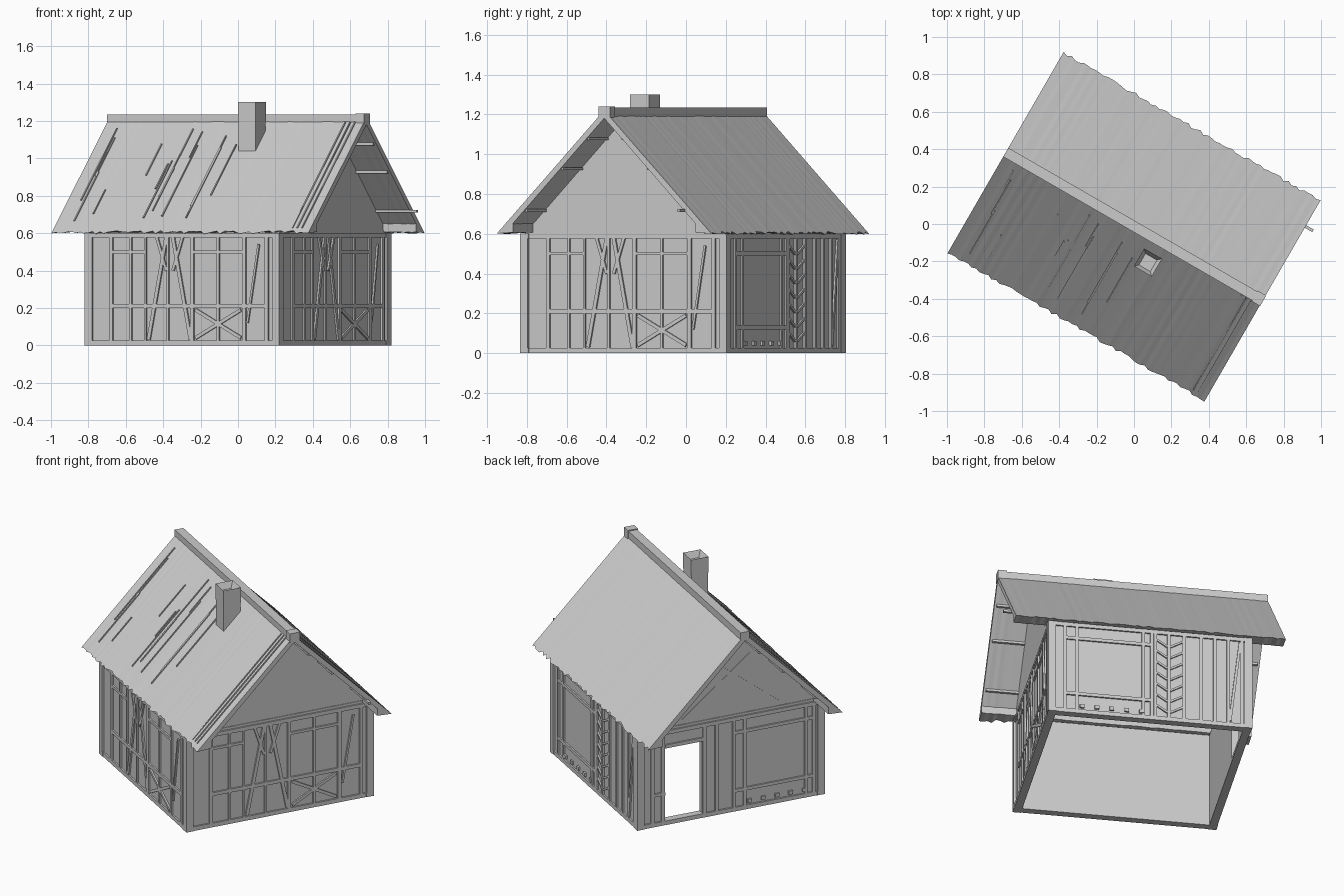
import bpy, bmesh, math, random
from mathutils import Matrix, Vector

random.seed(4)
if "Cube" in bpy.data.objects:
    bpy.data.objects.remove(bpy.data.objects["Cube"], do_unlink=True)

TURN = Matrix.Rotation(math.radians(-30), 4, 'Z')
HOUSE = Matrix.Translation((0, -0.015, 0)) @ TURN
HALF, EAVE = 0.6, 0.6

grey = bpy.data.materials.new("plain_grey")
grey.use_nodes = True
grey.diffuse_color = (0.6, 0.6, 0.6, 1)
bsdf = grey.node_tree.nodes["Principled BSDF"]
bsdf.inputs["Base Color"].default_value = (0.6, 0.6, 0.6, 1)
bsdf.inputs["Roughness"].default_value = 0.8


def finish(name, bm, matrix):
    """Turn a bmesh into a coloured object placed by a matrix."""
    bmesh.ops.recalc_face_normals(bm, faces=bm.faces)
    mesh = bpy.data.meshes.new(name)
    bm.to_mesh(mesh)
    bm.free()
    mesh.transform(matrix)
    mesh.materials.append(grey)
    obj = bpy.data.objects.new(name, mesh)
    bpy.context.collection.objects.link(obj)
    return obj


def box(bm, lo, hi):
    lo, hi = Vector(lo), Vector(hi)
    m = Matrix.Translation((lo + hi) / 2) @ Matrix.Diagonal((*(hi - lo), 1))
    bmesh.ops.create_cube(bm, size=1, matrix=m)


def bar(bm, p, q, width=0.022, front=HALF - 0.003, back=HALF - 0.03):
    """Timber between two (along, height) points on a wall facing -y."""
    dx, dz = q[0] - p[0], q[1] - p[1]
    m = (Matrix.Translation(((p[0] + q[0]) / 2, -(front + back) / 2, (p[1] + q[1]) / 2))
         @ Matrix.Rotation(-math.atan2(dz, dx), 4, 'Y')
         @ Matrix.Diagonal((math.hypot(dx, dz), front - back, width, 1)))
    bmesh.ops.create_cube(bm, size=1, matrix=m)


def side(quarter):
    return HOUSE @ Matrix.Rotation(quarter * math.pi / 2, 4, 'Z')


def slab(bm, x0, x1, z0, z1):
    box(bm, (x0, -HALF + 0.013, z0), (x1, -HALF + 0.05, z1))


def frame(bm):
    """Sill and top plate shared by all walls."""
    bar(bm, (-HALF, 0.013), (HALF, 0.013), 0.026, back=HALF - 0.05)
    bar(bm, (-HALF, 0.588), (HALF, 0.588), 0.024, back=HALF - 0.05)


def post(bm, x, z0=0.02, z1=0.59, width=0.022):
    bar(bm, (x, z0), (x, z1), width)


def braced_wall():
    """Wall with man-shaped braces and a crossed lower bay."""
    bm = bmesh.new()
    slab(bm, -0.58, 0.58, 0, EAVE)
    frame(bm)
    for x in (-0.44, 0.06, 0.38, 0.52):
        post(bm, x)
    for x in (-0.32, -0.23, -0.09, 0.22):
        post(bm, x, width=0.014)
    bar(bm, (-0.45, 0.21), (0.52, 0.21))
    bar(bm, (-0.43, 0.5), (-0.23, 0.5), 0.016)
    bar(bm, (0.06, 0.5), (0.38, 0.5), 0.016)
    for s in (-1, 1):
        bar(bm, (-0.08 + s * 0.02, 0.58), (-0.08 + s * 0.13, 0.03), 0.02)
        bar(bm, (-0.08 + s * 0.02, 0.4), (-0.08 + s * 0.08, 0.58), 0.016)
        bar(bm, (0.22 - s * 0.14, 0.19), (0.22 + s * 0.14, 0.04), 0.018)
    bar(bm, (0.47, 0.54), (0.4, 0.12), 0.012)
    return bm


def big_panel(bm, x0, x1):
    """Framed panel with a row of pegs along its foot."""
    for x in (x0, x0 + 0.07, x1 - 0.05, x1):
        post(bm, x, width=0.018)
    for z in (0.13, 0.5):
        bar(bm, (x0, z), (x1, z), 0.02)
    for i in range(5):
        x = x0 + 0.1 + i * (x1 - x0 - 0.16) / 4
        bar(bm, (x - 0.013, 0.05), (x + 0.013, 0.05), 0.022, front=HALF - 0.001)


# Two matching braced walls
finish("front_wall", braced_wall(), side(0))
finish("right_end_wall", braced_wall(), side(1))

# Back wall: panel, herringbone boards, plain posts
bm = bmesh.new()
slab(bm, -0.58, 0.58, 0, EAVE)
frame(bm)
big_panel(bm, -0.5, 0.01)
for x in (0.03, 0.11, 0.2, 0.3, 0.38, 0.46, 0.54):
    post(bm, x, width=0.018)
for i in range(7):
    z = 0.06 + i * 0.073
    bar(bm, (0.04, z + 0.04), (0.1, z), 0.012)
    bar(bm, (0.12, z), (0.19, z + 0.04), 0.012)
bar(bm, (0.47, 0.04), (0.53, 0.57), 0.016)
finish("back_wall", bm, side(2))

# Left end wall with an open doorway
bm = bmesh.new()
door_l, door_r, door_top = -0.42, -0.18, 0.49
slab(bm, -0.58, door_l, 0, EAVE)
slab(bm, door_r, 0.58, 0, EAVE)
slab(bm, door_l, door_r, door_top, EAVE)
frame(bm)
for x in (-0.5, door_l - 0.012, door_r + 0.012, -0.09):
    post(bm, x)
bar(bm, (door_l, door_top + 0.01), (door_r, door_top + 0.01))
bar(bm, (-0.5, 0.2), (door_l, 0.2), 0.018)
big_panel(bm, 0.02, 0.53)
finish("doorway_wall", bm, side(3))

# Corner posts
bm = bmesh.new()
for sx in (-1, 1):
    for sy in (-1, 1):
        a, b = HALF - 0.045, HALF
        box(bm, (min(sx * a, sx * b), min(sy * a, sy * b), 0),
            (max(sx * a, sx * b), max(sy * a, sy * b), EAVE))
finish("corner_posts", bm, HOUSE)

# Gable triangles, the doorway end with crossed timbers
for name, quarter in (("right_gable", 1), ("left_gable", 3)):
    bm = bmesh.new()
    tri = [bm.verts.new((x, -HALF + 0.012, z)) for x, z in ((-0.58, 0.6), (0.58, 0.6), (0, 1.18))]
    face = bm.faces.new(tri)
    ext = bmesh.ops.extrude_face_region(bm, geom=[face])
    bmesh.ops.translate(bm, vec=(0, 0.03, 0),
                        verts=[v for v in ext["geom"] if isinstance(v, bmesh.types.BMVert)])
    bar(bm, (-0.56, 0.61), (0.56, 0.61), 0.016, front=HALF - 0.008)
    if quarter == 3:
        for s in (-1, 1):
            bar(bm, (-s * 0.3, 0.64), (s * 0.13, 0.98), 0.03, front=HALF - 0.009)
    finish(name, bm, side(quarter))

# Thatched roof: one profile swept along the ridge with a ragged eave
LENGTH, WIDTH, RIDGE, STEPS = 0.793, 0.622, 1.22, 64
bm = bmesh.new()
rings = []
for i in range(STEPS + 1):
    u = -LENGTH + 2 * LENGTH * i / STEPS
    inner = 0 < i < STEPS
    ring = []
    lift = random.uniform(-0.002, 0.002)
    cut = [random.uniform(-0.012, 0.004) if inner else 0 for _ in range(2)]
    for y, z in ((-0.53, 0.605), (-WIDTH - cut[0], 0.6 - cut[0]), (0, RIDGE),
                 (WIDTH + cut[1], 0.6 - cut[1]), (0.53, 0.605),
                 (0.53, 0.65), (0, 1.18), (-0.53, 0.65)):
        ring.append(bm.verts.new((u, y, z + (lift if y < 0 else lift * 0.4))))
    rings.append(ring)
for a, b in zip(rings, rings[1:]):
    for k in range(len(a)):
        n = (k + 1) % len(a)
        bm.faces.new((a[k], a[n], b[n], b[k]))
bm.faces.new(rings[0])
bm.faces.new(rings[-1])
finish("thatched_roof", bm, HOUSE)

# Loose straw strands lying down the front slope
bm = bmesh.new()
slope = Vector((0, -WIDTH, 0.6 - RIDGE)).normalized()
tilt = Matrix.Rotation(math.atan2(RIDGE - 0.6, WIDTH), 4, 'X')
strands = [random.uniform(-0.72, 0.2) for _ in range(14)] + [0.68, 0.71, 0.74]
for u in strands:
    edge = u > 0.6
    length = 0.8 if edge else random.uniform(0.15, 0.6)
    start = 0.04 if edge else random.uniform(0.05, 0.8 - length)
    at = Vector((u, 0, RIDGE)) + slope * (start + length / 2)
    m = Matrix.Translation(at) @ tilt @ Matrix.Diagonal((0.007, length, 0.012, 1))
    bmesh.ops.create_cube(bm, size=1, matrix=m)
finish("straw_strands", bm, HOUSE)

# Ridge cap with a raised end
bm = bmesh.new()
box(bm, (-LENGTH, -0.025, 1.18), (LENGTH, 0.03, 1.234))
box(bm, (LENGTH - 0.05, -0.03, 1.18), (LENGTH + 0.003, 0.035, 1.24))
finish("ridge_cap", bm, HOUSE)

# Thin roof laths showing under the overhangs
bm = bmesh.new()
for y, reach in ((0.1, 0.78), (0.25, 0.78), (0.46, 0.84)):
    z = RIDGE - y - 0.05
    box(bm, (-0.78, y - 0.008, z), (reach, y + 0.008, z + 0.014))
    box(bm, (-0.78, -y - 0.008, z), (0.78, -y + 0.008, z + 0.014))
finish("roof_laths", bm, HOUSE)

# Chimney with a sunken flue
bm = bmesh.new()
cx, cy, r = 0.16, -0.128, 0.055
box(bm, (cx - r + 0.002, cy - r + 0.002, 0.98), (cx + r - 0.002, cy + r - 0.002, 1.2))
box(bm, (cx - r, cy - r, 1.2), (cx + r, cy + r, 1.3))
bm.faces.ensure_lookup_table()
top = max(bm.faces, key=lambda f: f.calc_center_median().z)
bmesh.ops.inset_region(bm, faces=[top], thickness=0.028)
bmesh.ops.translate(bm, vec=(0, 0, -0.04), verts=top.verts)
finish("chimney", bm, HOUSE)
